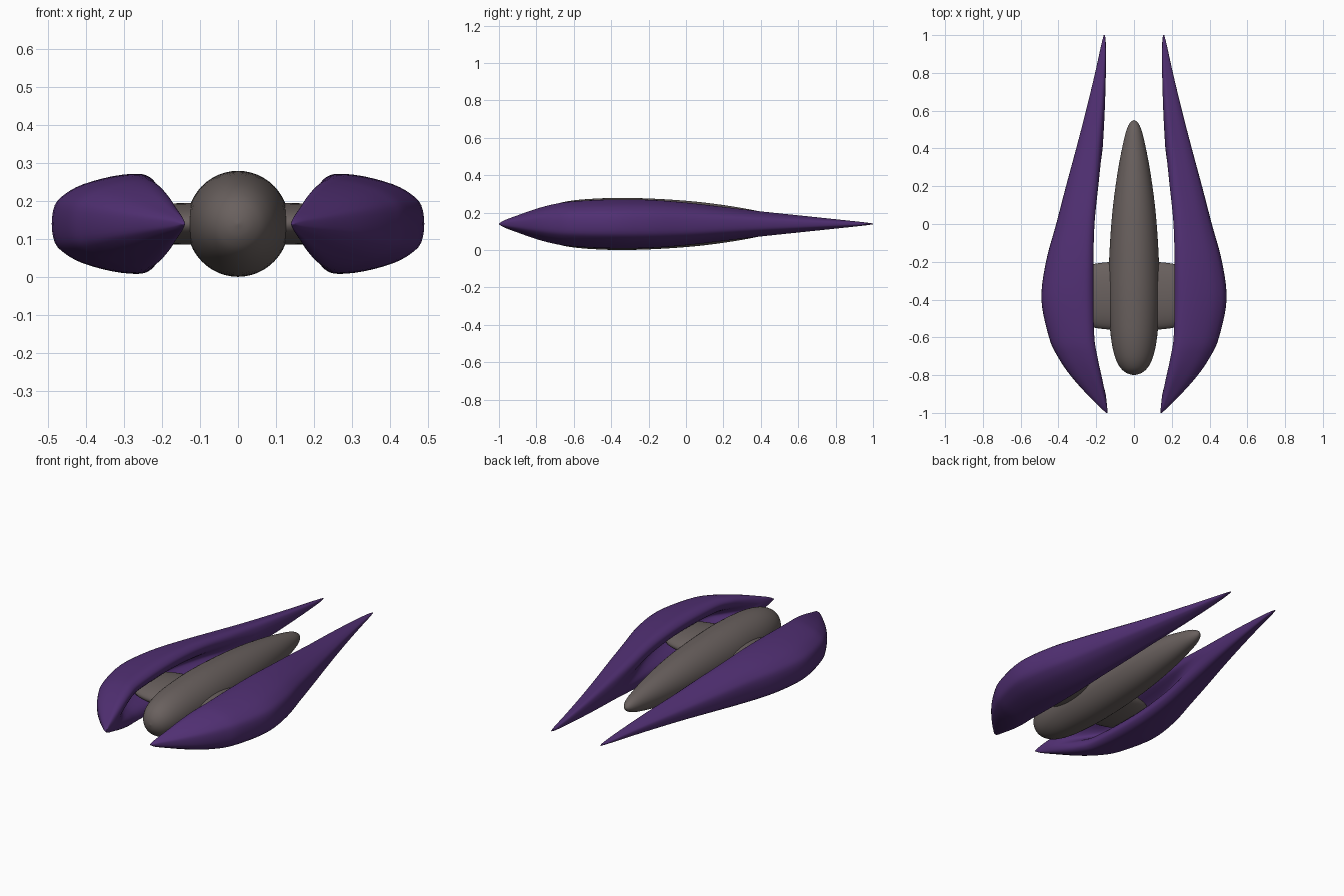
import bpy, bmesh, math
from mathutils import Vector

if "Cube" in bpy.data.objects:
    bpy.data.objects.remove(bpy.data.objects["Cube"])

ZC = 0.14  # height of the centre line


def material(name, rgb):
    m = bpy.data.materials.new(name)
    m.diffuse_color = (*rgb, 1)
    m.use_nodes = True
    m.node_tree.nodes["Principled BSDF"].inputs["Base Color"].default_value = m.diffuse_color
    return m


purple = material("deep purple", (0.082, 0.029, 0.172))
grey = material("warm grey", (0.142, 0.118, 0.112))


def smooth_path(pts, steps, closed=False):
    """Catmull-Rom curve through points of any dimension."""
    n, out = len(pts), []
    get = (lambda i: pts[i % n]) if closed else (lambda i: pts[max(0, min(n - 1, i))])
    for i in range(n if closed else n - 1):
        a, b, c, d = get(i - 1), get(i), get(i + 1), get(i + 2)
        for k in range(steps):
            t = k / steps
            out.append(tuple(0.5 * (2 * q + (r - p) * t + (2 * p - 5 * q + 4 * r - s) * t * t
                                    + (3 * q - p - 3 * r + s) * t ** 3)
                             for p, q, r, s in zip(a, b, c, d)))
    if not closed:
        out.append(pts[-1])
    return out


def loft(name, rings, mat):
    """Skin a list of equal-length rings and cap both ends."""
    bm = bmesh.new()
    loops = [[bm.verts.new(p) for p in ring] for ring in rings]
    n = len(loops[0])
    for a, b in zip(loops, loops[1:]):
        for i in range(n):
            bm.faces.new((a[i], a[(i + 1) % n], b[(i + 1) % n], b[i]))
    bm.faces.new(loops[0])
    bm.faces.new(loops[-1])
    bmesh.ops.recalc_face_normals(bm, faces=bm.faces)
    for f in bm.faces:
        f.smooth = True
    me = bpy.data.meshes.new(name)
    bm.to_mesh(me)
    bm.free()
    me.materials.append(mat)
    ob = bpy.data.objects.new(name, me)
    bpy.context.collection.objects.link(ob)
    return ob


def circle(n):
    return [(math.cos(2 * math.pi * i / n), math.sin(2 * math.pi * i / n)) for i in range(n)]


# central spindle body: (y, radius)
body_profile = [(-.8, .001), (-.79, .038), (-.76, .075), (-.7, .105), (-.6, .126), (-.45, .137),
                (-.3, .139), (-.1, .131), (.1, .114), (.3, .085), (.45, .054), (.51, .036),
                (.54, .018), (.55, .001)]
loft("central_body", [[(c * r * .97, y, ZC + s * r) for c, s in circle(48)]
                      for y, r in smooth_path(body_profile, 4)], grey)

# flattened cross strut that joins body and hulls: (x, scale)
half = [(.001, 1), (.1, .99), (.18, .955), (.23, .9), (.28, .8), (.315, .6), (.33, .02)]
strut_profile = [(-x, s) for x, s in reversed(half)] + half
loft("cross_strut", [[(x, -.38 + .182 * c * s, ZC + .056 * d * s) for c, d in circle(40)]
                     for x, s in smooth_path(strut_profile, 3)], grey)

# crescent side hulls: (y, inner x, outer x, half height, hollowness)
stations = [(-1, .139, .147, .002, 0), (-.97, .142, .18, .02, 0), (-.9, .15, .25, .046, 0),
            (-.8, .166, .338, .081, .3), (-.7, .19, .405, .107, .75), (-.6, .21, .45, .121, 1),
            (-.4, .215, .49, .131, 1), (-.2, .215, .466, .129, 1), (0, .205, .412, .114, .75),
            (.2, .182, .36, .091, .3), (.4, .166, .306, .067, 0), (.6, .155, .254, .046, 0),
            (.8, .149, .206, .025, 0), (.95, .149, .173, .009, 0), (1, .154, .16, .002, 0)]


def hull_ring(side, y, xi, xo, h, c):
    c = max(0, c)
    e = 1 - c
    upper = [(1, 0), (.97, .38), (.87, .6), (.7, .79), (.42, .95), (.18 + .1 * e, 1),
             (.06 + .1 * e, .93), (.08 * e, .75), (.07 * c + .03 * e, .45), (.3 * c + .01 * e, .2),
             (.4 * c, 0)]
    outline = upper + [(u, -v) for u, v in reversed(upper[1:-1])]
    return [(side * (xi + u * (xo - xi)), y, ZC + v * h)
            for u, v in smooth_path(outline, 3, True)]


for side, label in ((1, "right"), (-1, "left")):
    loft(label + "_hull", [hull_ring(side, *s) for s in smooth_path(stations, 5)], purple)
